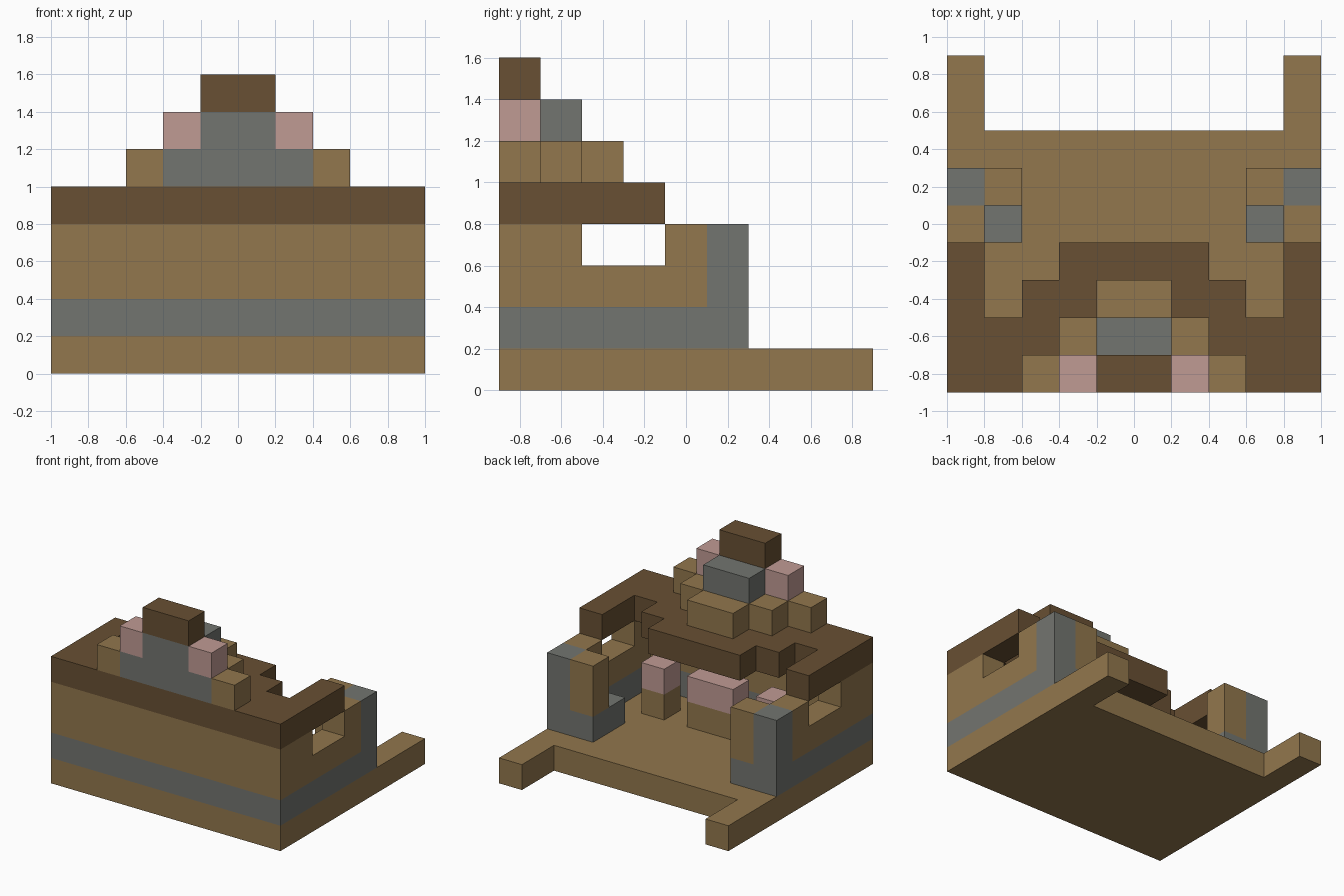
import bpy
import bmesh

cube = bpy.data.objects.get("Cube")
if cube:
    bpy.data.objects.remove(cube, do_unlink=True)

U = 0.2        # edge length of one block
BACK = -0.9    # y of the front wall, where the block count starts


def material(name, r, g, b):
    mat = bpy.data.materials.new(name)
    mat.use_nodes = True
    mat.diffuse_color = (r, g, b, 1)
    mat.node_tree.nodes["Principled BSDF"].inputs["Base Color"].default_value = (r, g, b, 1)
    return mat


tan = material("tan wood", 0.287, 0.184, 0.074)
grey = material("grey stone", 0.171, 0.178, 0.162)
dark = material("dark wood", 0.138, 0.080, 0.033)
pink = material("pink clay", 0.527, 0.328, 0.296)


def prism(name, mat, outline, z0, z1):
    """Extrude a plan outline, given in blocks, from z0 up to z1."""
    bm = bmesh.new()
    verts = [bm.verts.new((x * U, BACK + y * U, z0 * U)) for x, y in outline]
    face = bm.faces.new(verts)
    top = bmesh.ops.extrude_face_region(bm, geom=[face])["geom"]
    moved = [v for v in top if isinstance(v, bmesh.types.BMVert)]
    bmesh.ops.translate(bm, verts=moved, vec=(0, 0, (z1 - z0) * U))
    bmesh.ops.recalc_face_normals(bm, faces=bm.faces[:])
    mesh = bpy.data.meshes.new(name)
    bm.to_mesh(mesh)
    bm.free()
    mesh.materials.append(mat)
    obj = bpy.data.objects.new(name, mesh)
    bpy.context.scene.collection.objects.link(obj)
    return obj


def box(name, mat, x, y, z):
    prism(name, mat, [(x[0], y[0]), (x[1], y[0]), (x[1], y[1]), (x[0], y[1])], *z)


def pair(name, mat, x, y, z):
    box("left_" + name, mat, x, y, z)
    box("right_" + name, mat, (-x[1], -x[0]), y, z)


def symmetric(half):
    return half + [(-x, y) for x, y in reversed(half)]


# Floor with two prongs reaching out at the back
prism("floor", tan, symmetric([(5, 0), (5, 9), (4, 9), (4, 7)]), 0, 1)

# Stone course and wooden wall at the front
box("front_stone_course", grey, (-4, 4), (0, 1), (1, 2))
box("front_wall", tan, (-4, 4), (0, 1), (2, 4))

# Side walls with a window opening under the roof
pair("stone_course", grey, (4, 5), (0, 5), (1, 2))
pair("side_wall", tan, (4, 5), (0, 5), (2, 3))
pair("window_front_pier", tan, (4, 5), (0, 2), (3, 4))
pair("window_back_pier", tan, (4, 5), (4, 5), (3, 4))

# Thickened gate posts at the open back
pair("gate_post", grey, (4, 5), (5, 6), (1, 4))
pair("inner_post_base", grey, (3, 4), (4, 6), (1, 2))
pair("inner_post", tan, (3, 4), (5, 6), (2, 4))

# Benches with pink tops
pair("bench_base", tan, (2, 3), (2, 3), (1, 2))
pair("bench_top", pink, (2, 3), (2, 3), (2, 3))
box("middle_bench_base", tan, (-1, 1), (2, 3), (1, 2))
box("middle_bench_top", pink, (-1, 1), (2, 3), (2, 3))

# Roof slab with a stepped back edge
prism("roof", dark, symmetric([(5, 0), (5, 4), (4, 4), (4, 2), (3, 2),
                               (3, 3), (2, 3), (2, 4)]), 4, 5)

# Stepped crest on the roof
box("crest_stone_base", grey, (-2, 2), (0, 1), (5, 6))
pair("crest_outer_block", tan, (2, 3), (0, 1), (5, 6))
pair("crest_back_block", tan, (1, 2), (1, 2), (5, 6))
box("crest_back_step", tan, (-1, 1), (1, 3), (5, 6))
box("crest_stone", grey, (-1, 1), (0, 2), (6, 7))
pair("crest_pink_block", pink, (1, 2), (0, 1), (6, 7))
box("crest_cap", dark, (-1, 1), (0, 1), (7, 8))
